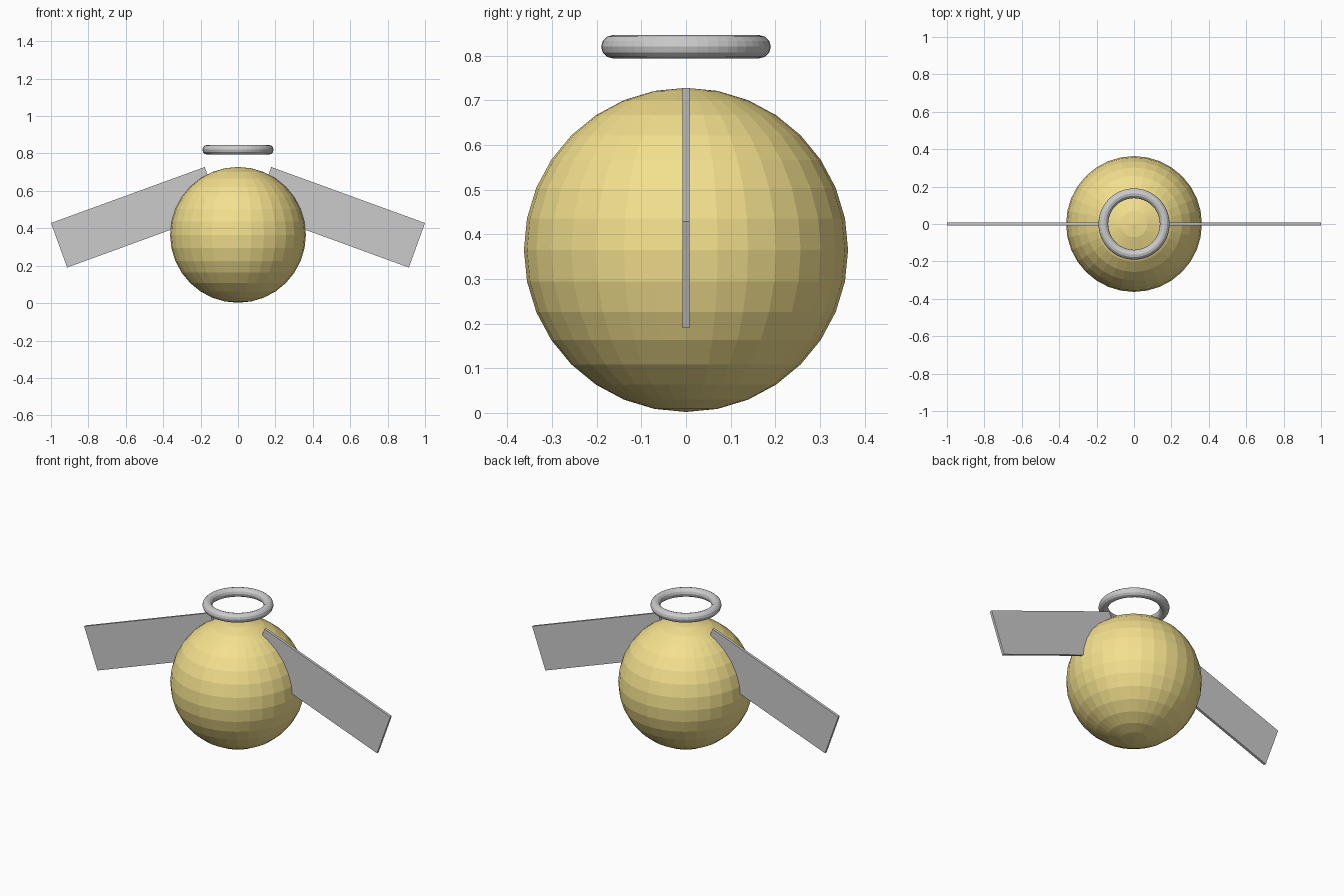
import bpy
from math import radians

if "Cube" in bpy.data.objects:
    bpy.data.objects.remove(bpy.data.objects["Cube"])

# Round body
bpy.ops.mesh.primitive_uv_sphere_add(segments=32, ring_count=16, radius=0.363,
                                     location=(0, 0, 0.365))
body = bpy.context.object
body.name = "body"
gold = bpy.data.materials.new("gold")
gold.diffuse_color = (0.9, 0.75, 0.27, 1)
gold.use_nodes = True
gold.node_tree.nodes["Principled BSDF"].inputs["Base Color"].default_value = gold.diffuse_color
body.data.materials.append(gold)

# Floating ring above the body
bpy.ops.mesh.primitive_torus_add(major_segments=48, minor_segments=12,
                                 major_radius=0.164, minor_radius=0.026,
                                 location=(0, 0, 0.82))
bpy.context.object.name = "halo_ring"

# Thin drooping wing panels, one per side
for name, side in (("right_wing", 1), ("left_wing", -1)):
    bpy.ops.mesh.primitive_cube_add(size=1, location=(side * 0.5456, 0, 0.459),
                                    rotation=(0, side * radians(20), 0))
    wing = bpy.context.object
    wing.name = name
    wing.scale = (0.875, 0.015, 0.253)
